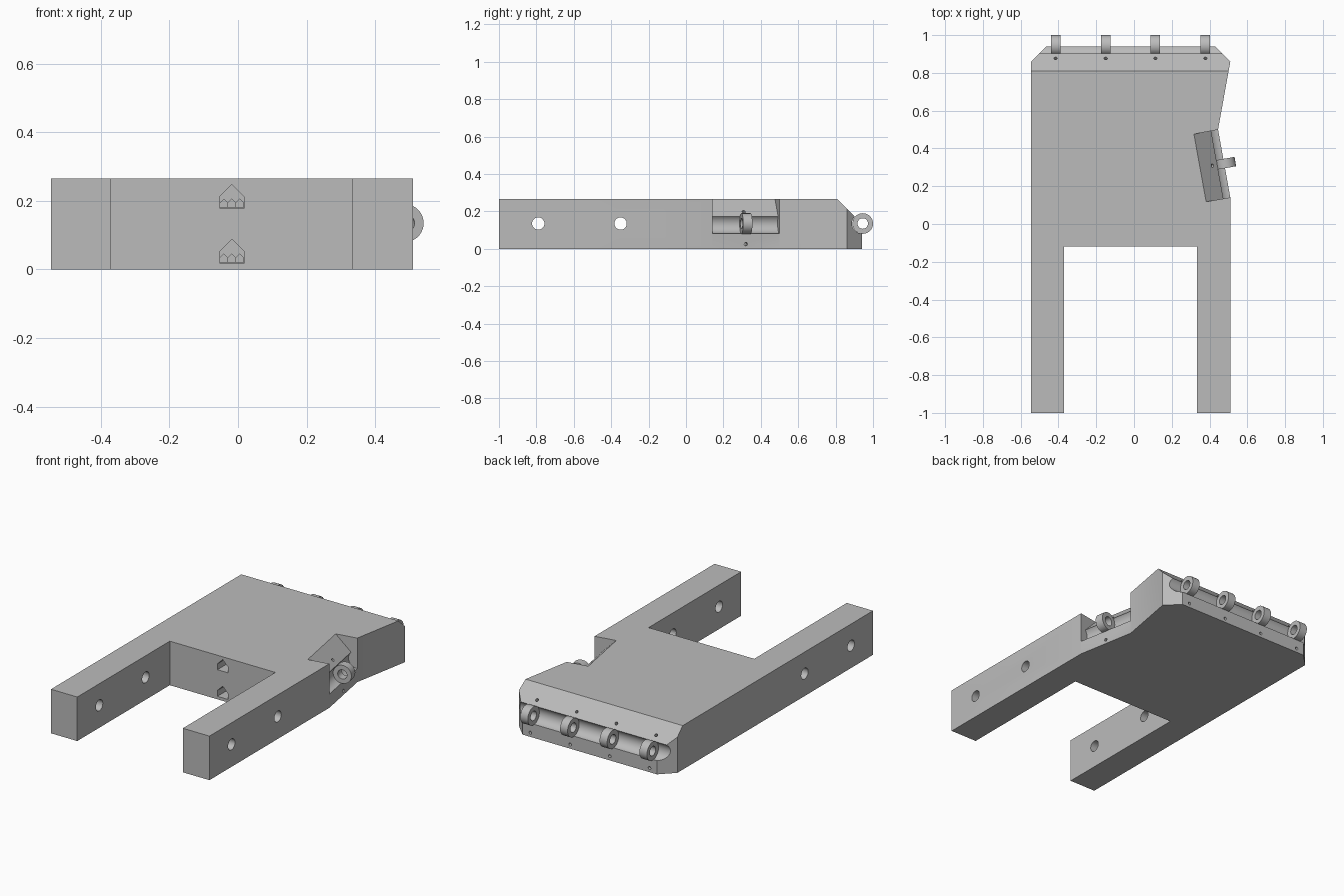
import bpy, bmesh
from math import pi, sin, cos, radians
from mathutils import Matrix, Vector

cube = bpy.data.objects.get("Cube")
if cube:
    bpy.data.objects.remove(cube)

grey = bpy.data.materials.new("plain_grey")
grey.use_nodes = True
COLOUR = (0.5, 0.5, 0.5, 1)
grey.diffuse_color = COLOUR
grey.node_tree.nodes["Principled BSDF"].inputs["Base Color"].default_value = COLOUR

HEIGHT, AXIS_Z = 0.265, 0.135


def prism(name, profile, length, matrix):
    """Profile in local XZ, extruded along local Y, centred on the origin."""
    bm = bmesh.new()
    face = bm.faces.new([bm.verts.new((x, -length / 2, z)) for x, z in profile])
    ext = bmesh.ops.extrude_face_region(bm, geom=[face])["geom"]
    moved = [v for v in ext if isinstance(v, bmesh.types.BMVert)]
    bmesh.ops.translate(bm, verts=moved, vec=(0, length, 0))
    bmesh.ops.transform(bm, matrix=matrix, verts=bm.verts)
    bmesh.ops.recalc_face_normals(bm, faces=bm.faces)
    mesh = bpy.data.meshes.new(name)
    bm.to_mesh(mesh)
    bm.free()
    obj = bpy.data.objects.new(name, mesh)
    bpy.context.collection.objects.link(obj)
    mesh.materials.append(grey)
    return obj


def circle(radius, sides=40):
    return [(radius * cos(2 * pi * i / sides), radius * sin(2 * pi * i / sides))
            for i in range(sides)]


def cut(target, profile, length, matrix):
    cutter = prism("cutter", profile, length, matrix)
    cutter.hide_render = True
    mod = target.modifiers.new("cut", "BOOLEAN")
    mod.operation, mod.solver, mod.object = "DIFFERENCE", "EXACT", cutter
    bpy.context.view_layer.objects.active = target
    bpy.ops.object.modifier_apply(modifier=mod.name)
    bpy.data.objects.remove(cutter)


def smooth(obj):
    bpy.ops.object.select_all(action="DESELECT")
    obj.select_set(True)
    bpy.context.view_layer.objects.active = obj
    bpy.ops.object.shade_smooth_by_angle(angle=radians(30))


def edge_frame(x, y, outward):
    """Local X points out of the body, local Y runs along the edge."""
    out = Vector((*outward, 0)).normalized()
    along = Vector((-out.y, out.x, 0))
    rot = Matrix((out, along, (0, 0, 1))).transposed().to_4x4()
    return Matrix.Translation((x, y, AXIS_Z)) @ rot


# Body with two legs, a waist on one side and clipped rear corners
outline = [(-0.545, -1), (-0.37, -1), (-0.37, -0.12), (0.333, -0.12),
           (0.333, -1), (0.51, -1), (0.51, 0.14), (0.445, 0.50),
           (0.51, 0.86), (0.43, 0.94), (-0.465, 0.94), (-0.545, 0.86)]
upright = Matrix.Translation((0, 0, HEIGHT / 2)) @ Matrix.Rotation(-pi / 2, 4, "X")
body = prism("body", outline, HEIGHT, upright)

# Sloped rims, round grooves, pin holes and lugs on the rear and side edges
slope = [(-0.165, 0.165), (0, 0), (0.1, 0), (0.1, 0.165)]
rear = edge_frame(-0.018, 0.94, (0, 1))
side = edge_frame(0.4775, 0.32, (0.36, 0.065))
rear_lugs = [-0.396, -0.131, 0.132, 0.397]

for frame, length, lugs, label in ((rear, 1.3, rear_lugs, "rear_lug"),
                                   (side, 0.364, [0], "side_lug")):
    cut(body, slope, length, frame)
    cut(body, circle(0.053), length, frame)
    for i, offset in enumerate(lugs):
        spot = frame @ Matrix.Translation((0, offset, 0))
        upper = spot @ Matrix.Translation((-0.063, 0, 0.063))
        lower = spot @ Matrix.Translation((0, 0, -0.11))
        cut(body, circle(0.009, 16), 0.06,
            upper @ Matrix.Rotation(pi / 4, 4, "Y") @ Matrix.Rotation(pi / 2, 4, "X"))
        cut(body, circle(0.009, 16), 0.08, lower @ Matrix.Rotation(pi / 2, 4, "Z"))
        centre = spot @ Matrix.Translation((0.005, 0, 0))
        lug = prism(f"{label}_{i + 1}", circle(0.055), 0.05, centre)
        cut(lug, circle(0.028), 0.2, centre)
        smooth(lug)

# Cross holes through both legs
for y in (-0.79, -0.35):
    cut(body, circle(0.033), 1.4,
        Matrix.Translation((0, y, AXIS_Z)) @ Matrix.Rotation(pi / 2, 4, "Z"))

# Peaked channels between the legs, splitting into three small ones
peaked = [(-0.035, 0), (0.035, 0), (0.035, 0.035), (0, 0.07), (-0.035, 0.035)]
small = [(-0.011, 0), (0.011, 0), (0.011, 0.014), (0, 0.025), (-0.011, 0.014)]
for z in (0.018, 0.178):
    cut(body, peaked, 0.4, Matrix.Translation((-0.018, -0.02, z)))
    for dx in (-0.023, 0, 0.023):
        cut(body, small, 0.3, Matrix.Translation((-0.018 + dx, 0.25, z + 0.002)))

smooth(body)
